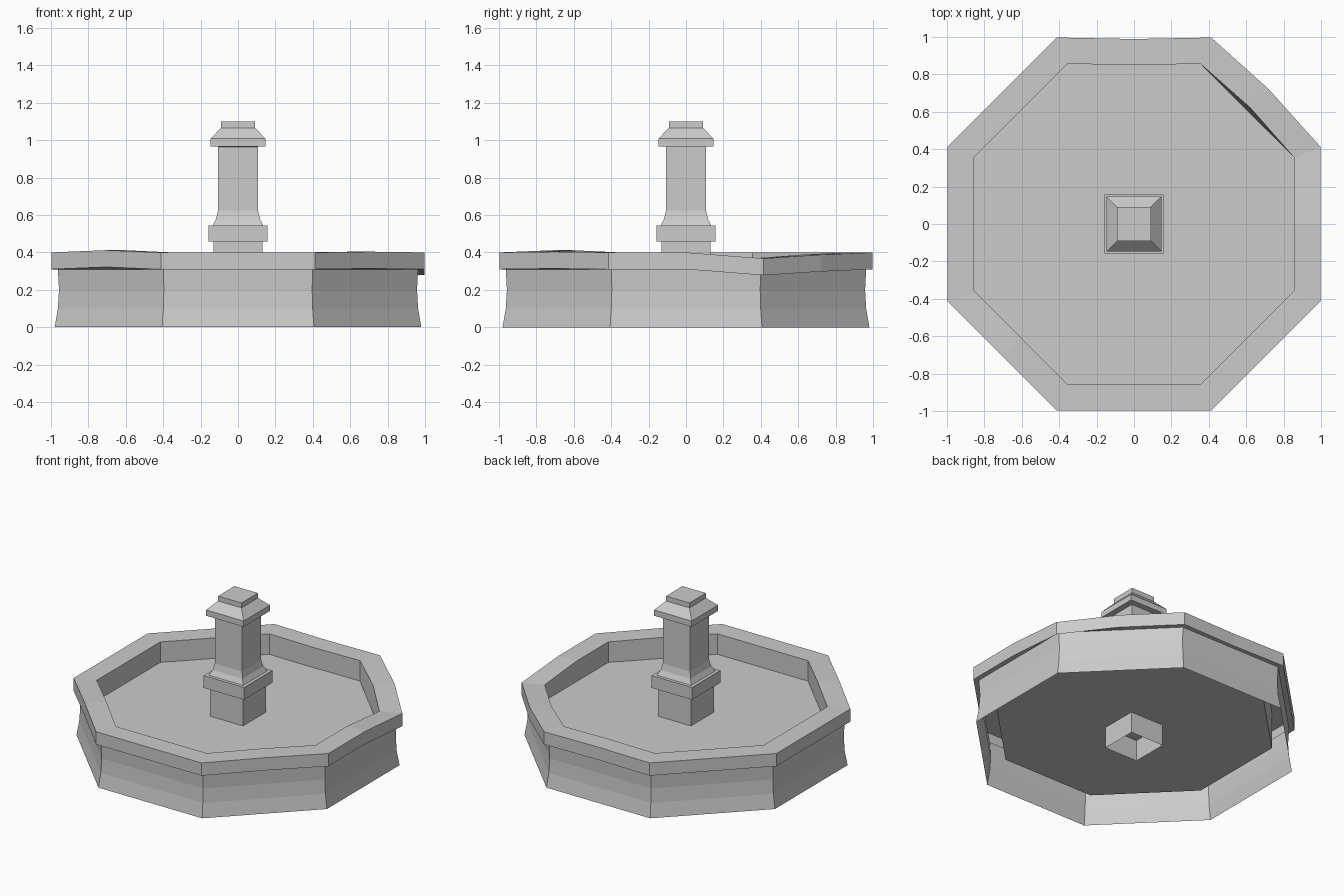
import bpy, bmesh
from math import cos, sin, pi

if "Cube" in bpy.data.objects:
    bpy.data.objects.remove(bpy.data.objects["Cube"])

# Worn stone: mid-side and corner vertices (16 per ring) with small (radial, height) offsets
WEAR = {1: (0.0, -0.032), 2: (0.022, -0.012), 4: (-0.008, 0.0), 10: (0.0, 0.012), 14: (0.0, 0.004)}


def ring(bm, apothem, z, sides, wear=False):
    """Regular ring with flat sides facing the axes; each side also has a midpoint."""
    verts = []
    for i in range(2 * sides):
        a = pi * i / sides
        r = apothem if i % 2 == 0 else apothem / cos(pi / sides)
        dr, dz = WEAR.get(i, (0, 0)) if wear else (0, 0)
        verts.append(bm.verts.new(((r + dr) * cos(a), (r + dr) * sin(a), z + dz)))
    return verts


def loft(name, profile, sides, cap_end=True):
    """Sweep (apothem, z, worn) profile rows around the axis."""
    bm = bmesh.new()
    rings = [ring(bm, r, z, sides, w) for r, z, w in profile]
    n = 2 * sides
    for lo, hi in zip(rings, rings[1:]):
        for i in range(n):
            j = (i + 1) % n
            bm.faces.new((lo[i], lo[j], hi[j], hi[i]))
    if cap_end:
        bm.faces.new(rings[-1])
    mesh = bpy.data.meshes.new(name)
    bm.to_mesh(mesh)
    bm.free()
    obj = bpy.data.objects.new(name, mesh)
    bpy.context.collection.objects.link(obj)
    return obj


# Octagonal basin: open-bottomed outer wall, overhanging rim, inner wall and floor
loft("basin", [(0.98, 0, False), (0.963, 0.1, False), (0.957, 0.2, False),
               (0.963, 0.31, False), (0.997, 0.31, True), (0.997, 0.40, True),
               (0.857, 0.40, True), (0.857, 0.15, False)], 8)

# Water surface
loft("water", [(0.857, 0.255, False)], 8)

# Square central pillar, hollow and open underneath
pillar = [(0.13, 0), (0.13, 0.458), (0.158, 0.458), (0.158, 0.545), (0.135, 0.545),
          (0.117, 0.58), (0.107, 0.625), (0.107, 0.965), (0.147, 0.967),
          (0.147, 1.008), (0.092, 1.065), (0.092, 1.10)]
loft("pillar", [(r, z, False) for r, z in pillar], 4)
